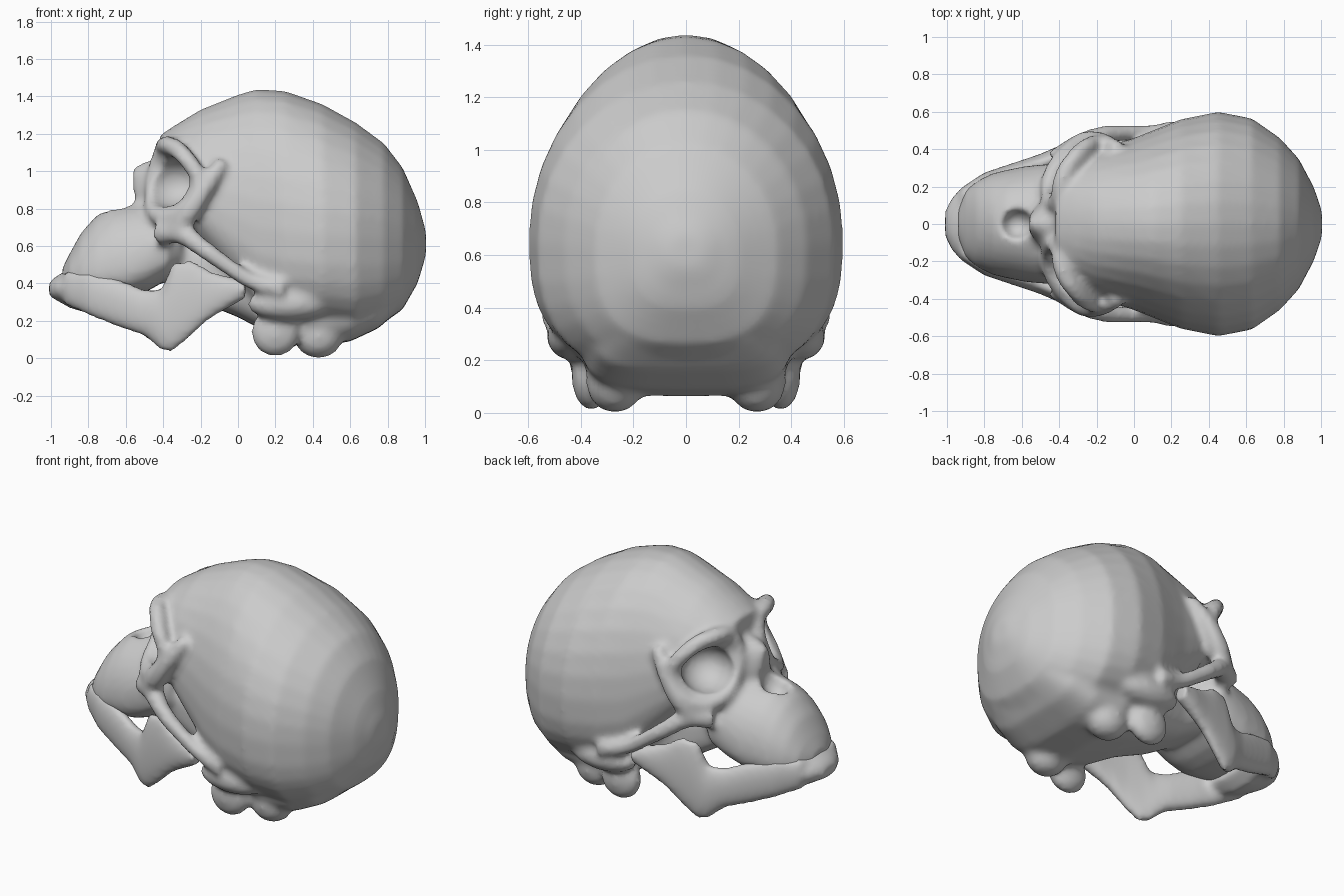
import bpy
from math import cos, sin, pi, atan2
from mathutils import Matrix

cube = bpy.data.objects.get("Cube")
if cube:
    bpy.data.objects.remove(cube)

bone = bpy.data.materials.new("bone grey")
bone.use_nodes = True
bone.diffuse_color = (0.6, 0.6, 0.6, 1)
bone.node_tree.nodes["Principled BSDF"].inputs["Base Color"].default_value = (0.6, 0.6, 0.6, 1)


def add(name, data):
    obj = bpy.data.objects.new(name, data)
    bpy.context.collection.objects.link(obj)
    return obj


def loft(name, sections, low=2.0, side=0, count=32):
    """Closed skin over sections (x, y, bottom, widest, top, half width) set along x."""
    verts, faces = [], []
    for x, y, bottom, mid, top, width in sections:
        for i in range(count):
            c, s = cos(2 * pi * i / count), sin(2 * pi * i / count)
            p = 2 / (low if s < 0 else 2.0)
            h = (top - mid) if s > 0 else (mid - bottom)
            verts.append((x, y * (side or 1) + width * abs(c) ** p * (1 if c > 0 else -1),
                          mid + h * abs(s) ** p * (1 if s > 0 else -1)))
    for r in range(len(sections) - 1):
        for i in range(count):
            j = (i + 1) % count
            faces.append((r * count + i, r * count + j, (r + 1) * count + j, (r + 1) * count + i))
    faces.append(tuple(reversed(range(count))))
    faces.append(tuple(range(len(verts) - count, len(verts))))
    mesh = bpy.data.meshes.new(name)
    mesh.from_pydata(verts, [], faces)
    mesh.update()
    return add(name, mesh)


def ball(name, centre, size, turn=0):
    bpy.ops.mesh.primitive_uv_sphere_add(segments=32, ring_count=16, radius=1)
    obj = bpy.context.object
    obj.name = name
    obj.data.transform(Matrix.Translation(centre) @ Matrix.Rotation(turn, 4, 'Z')
                       @ Matrix.Diagonal((*size, 1)))
    return obj


def rod(name, points, side, closed=False):
    """Smooth rod through points (x, y, z, radius), mirrored by side."""
    curve = bpy.data.curves.new(name, 'CURVE')
    curve.dimensions = '3D'
    curve.bevel_depth = 1
    curve.bevel_resolution = 4
    curve.use_fill_caps = True
    spline = curve.splines.new('BEZIER')
    spline.bezier_points.add(len(points) - 1)
    spline.use_cyclic_u = closed
    for p, (x, y, z, r) in zip(spline.bezier_points, points):
        p.co, p.radius = (x, y * side, z), r
        p.handle_left_type = p.handle_right_type = 'AUTO'
    return add(name, curve)


def fuse(name, parts, cutters=()):
    """Merge overlapping parts into one smooth bone and carve it."""
    bpy.ops.object.select_all(action='DESELECT')
    for obj in parts:
        obj.select_set(True)
    bpy.context.view_layer.objects.active = parts[0]
    bpy.ops.object.convert(target='MESH')
    bpy.ops.object.join()
    obj = bpy.context.object
    obj.name = obj.data.name = name

    def remesh():
        mod = obj.modifiers.new("merge", 'REMESH')
        mod.mode, mod.voxel_size = 'VOXEL', 0.018
    remesh()
    for cutter in cutters:
        mod = obj.modifiers.new("carve", 'BOOLEAN')
        mod.operation, mod.object = 'DIFFERENCE', cutter
    remesh()
    mod = obj.modifiers.new("soften", 'SMOOTH')
    mod.factor, mod.iterations = 0.5, 6
    bpy.ops.object.convert(target='MESH')
    for cutter in cutters:
        bpy.data.objects.remove(cutter)
    obj.data.materials.clear()
    obj.data.materials.append(bone)
    bpy.ops.object.shade_smooth()
    return obj


# Braincase
skull = [loft("braincase", [
    (-.42, 0, 1.06, 1.12, 1.19, .18), (-.33, 0, .85, 1.0, 1.25, .31), (-.2, 0, .6, .85, 1.33, .4),
    (0, 0, .36, .75, 1.41, .46), (.1, 0, .24, .7, 1.44, .5), (.25, 0, .18, .68, 1.43, .56),
    (.45, 0, .16, .66, 1.36, .6), (.63, 0, .14, .65, 1.26, .565), (.78, 0, .19, .64, 1.15, .46),
    (.88, 0, .26, .63, 1.02, .35), (.96, 0, .4, .62, .84, .2), (1.005, 0, .55, .62, .68, .07)], 2.8)]
# Skull base and back of the neck
skull.append(loft("skull_base", [
    (-.4, 0, .42, .55, .7, .2), (-.2, 0, .3, .5, .7, .22), (0, 0, .22, .5, .7, .28),
    (.15, 0, .14, .4, .6, .36), (.4, 0, .06, .35, .5, .4), (.6, 0, .09, .35, .45, .4),
    (.75, 0, .16, .38, .5, .36), (.85, 0, .25, .4, .5, .28)], 4))
# Upper jaw, nose bridge and the bone around the sockets
skull.append(loft("upper_jaw", [
    (-.94, 0, .4, .43, .48, .08), (-.9, 0, .37, .43, .56, .18), (-.84, 0, .34, .45, .67, .23),
    (-.76, 0, .33, .46, .76, .27), (-.68, 0, .33, .48, .81, .29), (-.58, 0, .33, .5, .83, .31),
    (-.48, 0, .36, .55, .85, .32), (-.38, 0, .42, .58, .82, .32), (-.3, 0, .47, .6, .75, .24)], 2.8))
skull.append(loft("nose_bridge", [
    (-.56, 0, .85, .88, 1.02, .05), (-.5, 0, .72, .8, 1.05, .12), (-.4, 0, .7, .8, 1.08, .15),
    (-.3, 0, .7, .8, 1.1, .15)]))
skull.append(loft("mid_face", [
    (-.45, 0, .7, .82, .98, .24), (-.36, 0, .66, .88, 1.15, .38), (-.26, 0, .66, .88, 1.15, .43),
    (-.15, 0, .6, .85, 1.1, .4), (0, 0, .55, .8, 1.0, .3)]))
cutters = [ball("nose_opening", (-.63, 0, .84), (.09, .085, .12))]

for side in (1, -1):
    # Socket rim, temple ridge and cheek arch
    skull.append(rod("socket_rim", [
        (-.41, .13, 1.1, .045), (-.375, .26, 1.14, .05), (-.28, .39, 1.07, .05), (-.21, .44, .93, .04),
        (-.3, .42, .78, .05), (-.42, .3, .76, .05), (-.46, .15, .88, .04)], side, True))
    skull.append(rod("temple_ridge", [
        (-.08, .4, 1.05, .04), (-.17, .44, .92, .05), (-.25, .44, .8, .06), (-.33, .4, .68, .06)], side))
    skull.append(rod("cheek_arch", [
        (-.42, .33, .67, .07), (-.31, .41, .67, .06), (-.19, .47, .59, .05), (-.05, .485, .49, .045),
        (.08, .485, .41, .045), (.25, .5, .37, .06)], side))
    # Lumps behind the ear and beneath the back
    skull.append(ball("ear_ledge", (.27, side * .43, .29), (.22, .1, .09)))
    skull.append(ball("ear_lump", (.2, side * .36, .14), (.13, .075, .13)))
    skull.append(ball("neck_lump", (.43, side * .27, .12), (.13, .11, .12)))
    cutters.append(ball("eye_socket", (-.36, side * .295, .94), (.18, .155, .135),
                        side * atan2(.6, -.8)))
fuse("skull", skull, cutters)

# Lower jaw: a solid chin and two swept branches
jaw = [loft("chin", [
    (-1.01, 0, .33, .37, .41, .07), (-.97, 0, .31, .37, .44, .15), (-.9, 0, .27, .37, .48, .21),
    (-.8, 0, .24, .36, .48, .26), (-.72, 0, .3, .36, .44, .25)])]
for side in (1, -1):
    jaw.append(loft("jaw_branch", [
        (-.93, .14, .29, .38, .47, .05), (-.8, .225, .23, .35, .47, .05), (-.65, .27, .17, .3, .43, .055),
        (-.5, .32, .12, .24, .37, .055), (-.41, .36, .04, .2, .37, .055), (-.35, .38, .03, .25, .52, .05),
        (-.25, .405, .12, .3, .53, .045), (-.15, .425, .21, .33, .47, .045),
        (-.05, .445, .27, .36, .44, .05), (.04, .46, .32, .37, .42, .05)], 2.4, side))
fuse("lower_jaw", jaw)
